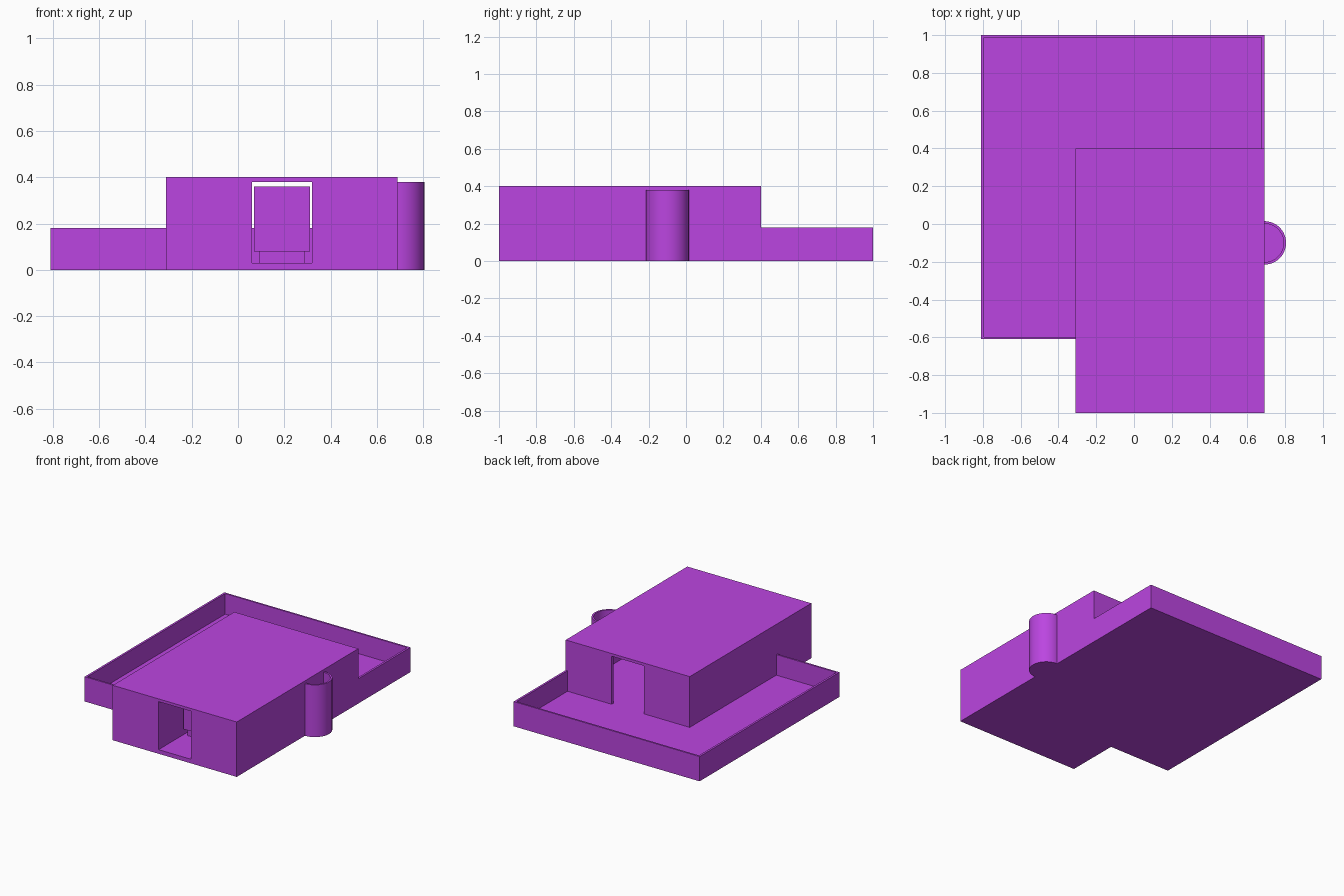
import bpy, bmesh, math

if "Cube" in bpy.data.objects:
    bpy.data.objects.remove(bpy.data.objects["Cube"])

mat = bpy.data.materials.new("purple")
mat.diffuse_color = (0.5, 0.06, 0.75, 1)
mat.use_nodes = True
mat.node_tree.nodes["Principled BSDF"].inputs["Base Color"].default_value = mat.diffuse_color


def prism(name, pts, z0, z1):
    """Extrude a plan outline from z0 to z1."""
    bm = bmesh.new()
    face = bm.faces.new([bm.verts.new((x, y, z0)) for x, y in pts])
    top = bmesh.ops.extrude_face_region(bm, geom=[face])["geom"]
    for v in top:
        if isinstance(v, bmesh.types.BMVert):
            v.co.z = z1
    bmesh.ops.recalc_face_normals(bm, faces=bm.faces)
    me = bpy.data.meshes.new(name)
    bm.to_mesh(me)
    bm.free()
    me.materials.append(mat)
    ob = bpy.data.objects.new(name, me)
    bpy.context.collection.objects.link(ob)
    return ob


def rect(x0, x1, y0, y1):
    return [(x0, y0), (x1, y0), (x1, y1), (x0, y1)]


def half_disc(r, n=32):
    return [(0.69 + r * math.cos(a), -0.1 + r * math.sin(a))
            for a in (-math.pi / 2 + math.pi * i / n for i in range(n + 1))]


def cut(ob, cutter):
    """Subtract the cutter, apply, and discard it."""
    cutter.hide_render = True
    m = ob.modifiers.new("cut", "BOOLEAN")
    m.operation, m.solver, m.object = "DIFFERENCE", "EXACT", cutter
    bpy.context.view_layer.objects.active = ob
    bpy.ops.object.modifier_apply(modifier=m.name)
    bpy.data.objects.remove(cutter)


# House with a room and a doorway at each end
house = prism("house", rect(-0.31, 0.69, -1, 0.4), 0, 0.4)
room = [(0.06, -1.1), (0.32, -1.1), (0.32, -0.98), (0.67, -0.98),
        (0.67, 0.38), (0.32, 0.38), (0.32, 0.5), (0.06, 0.5)]
cut(house, prism("room_cutter", room, 0.03, 0.38))

# Walled yard wrapping round the house
yard = prism("yard", rect(-0.81, 0.69, -0.61, 1), 0, 0.18)
cut(yard, prism("yard_cutter", rect(-0.795, 0.675, -0.597, 0.987), 0.03, 0.5))
cut(yard, prism("house_space_cutter", rect(-0.31, 1, -2, 0.4), -1, 1))

# Open half-round tube on the side wall
tube = prism("side_tube", half_disc(0.115), 0, 0.38)
cut(tube, prism("tube_cutter", half_disc(0.102), 0.03, 0.5))
bpy.ops.object.select_all(action="DESELECT")
tube.select_set(True)
bpy.context.view_layer.objects.active = tube
bpy.ops.object.shade_smooth_by_angle(angle=math.radians(30))

# Box on a plinth inside the house
prism("inner_plinth", rect(0.09, 0.29, -0.71, -0.42), 0.03, 0.08)
prism("inner_box", rect(0.07, 0.31, -0.73, -0.4), 0.08, 0.36)
